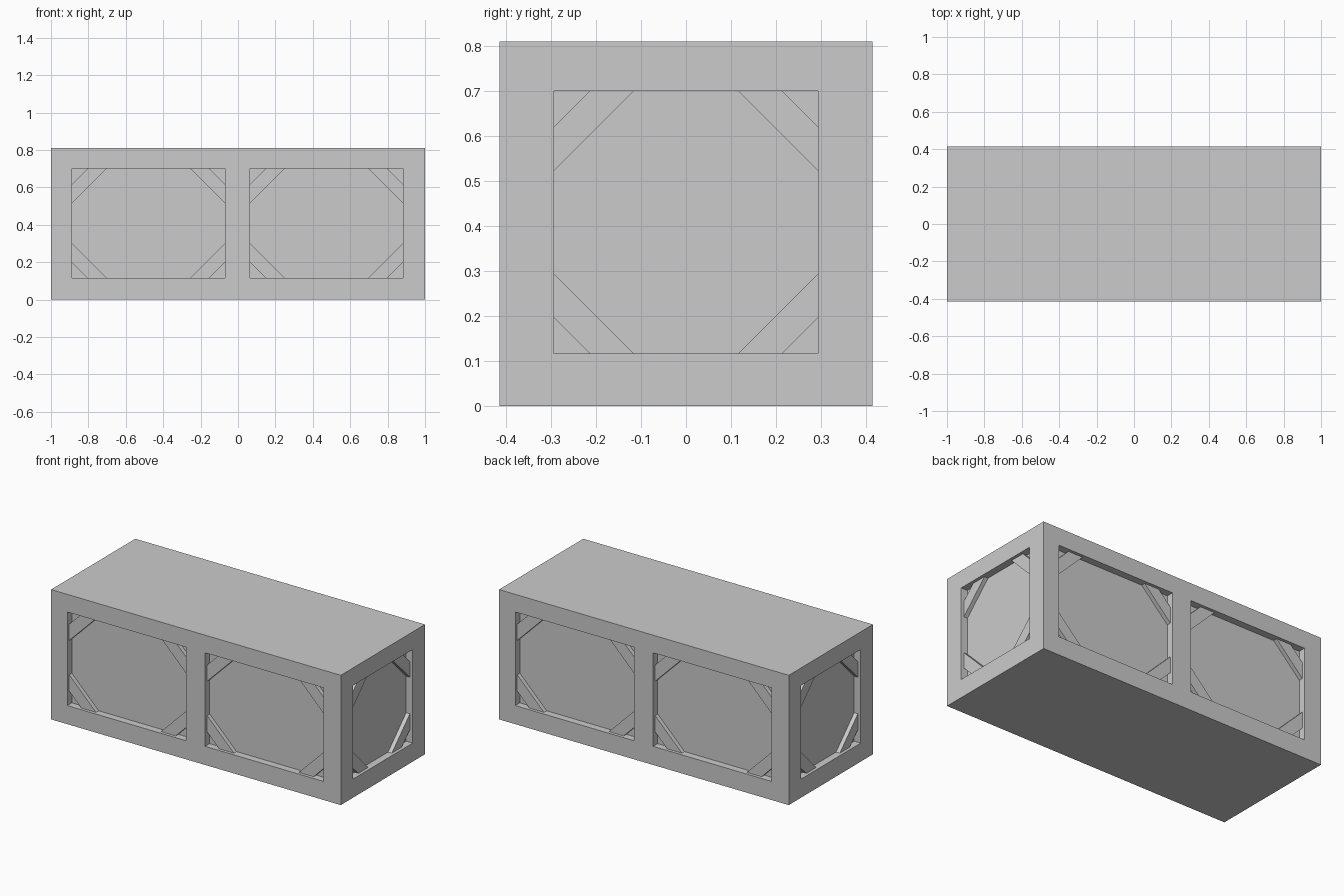
import bpy, bmesh, math
from mathutils import Matrix, Vector

if "Cube" in bpy.data.objects:
    bpy.data.objects.remove(bpy.data.objects["Cube"])

HX, HY, H = 1.0, 0.415, 0.81      # half length, half width, height
Z0, Z1 = 0.116, 0.70              # recess bottom and top
DEPTH, SETBACK = 0.045, 0.019     # recess depth, brace front below frame face

grey = bpy.data.materials.new("crate grey")
grey.diffuse_color = (0.6, 0.6, 0.6, 1)
grey.use_nodes = True
grey.node_tree.nodes["Principled BSDF"].inputs["Base Color"].default_value = grey.diffuse_color

# Each recess: turn about z, distance of the face, left and right edges
RECESSES = []
for turn in (0, 180):
    RECESSES += [(turn, HY, -0.888, -0.07), (turn, HY, 0.064, 0.882)]
for turn in (90, 270):
    RECESSES.append((turn, HX, -0.294, 0.294))


def make_object(name, bm):
    bmesh.ops.recalc_face_normals(bm, faces=bm.faces)
    mesh = bpy.data.meshes.new(name)
    bm.to_mesh(mesh)
    bm.free()
    mesh.materials.append(grey)
    obj = bpy.data.objects.new(name, mesh)
    bpy.context.collection.objects.link(obj)
    return obj


def add_prism(bm, profile, y_front, y_back, turn):
    """Extrude an (x, z) profile along y, then turn it onto a side."""
    rot = Matrix.Rotation(math.radians(turn), 3, 'Z')
    front = [bm.verts.new(rot @ Vector((x, y_front, z))) for x, z in profile]
    back = [bm.verts.new(rot @ Vector((x, y_back, z))) for x, z in profile]
    n = len(profile)
    bm.faces.new(front)
    bm.faces.new(back[::-1])
    for i in range(n):
        j = (i + 1) % n
        bm.faces.new((front[j], front[i], back[i], back[j]))


# Crate body
bm = bmesh.new()
add_prism(bm, [(-HX, 0), (HX, 0), (HX, H), (-HX, H)], -HY, HY, 0)
body = make_object("crate_body", bm)

# Recessed panels cut into all four sides
bm = bmesh.new()
for turn, dist, left, right in RECESSES:
    add_prism(bm, [(left, Z0), (right, Z0), (right, Z1), (left, Z1)],
              -dist - 0.1, -dist + DEPTH, turn)
cutter = make_object("recess_cutter", bm)
cutter.hide_render = True
mod = body.modifiers.new("recesses", 'BOOLEAN')
mod.operation = 'DIFFERENCE'
mod.solver = 'EXACT'
mod.object = cutter
bpy.context.view_layer.objects.active = body
bpy.ops.object.modifier_apply(modifier=mod.name)
bpy.data.objects.remove(cutter)

# Diagonal braces across the corners of every recess
bm = bmesh.new()
for turn, dist, left, right in RECESSES:
    near, far = (0.08, 0.178) if dist == HX else (0.083, 0.185)
    for cx, sx in ((left, 1), (right, -1)):
        for cz, sz in ((Z0, 1), (Z1, -1)):
            add_prism(bm, [(cx + sx * near, cz), (cx + sx * far, cz),
                           (cx, cz + sz * far), (cx, cz + sz * near)],
                      -dist + SETBACK, -dist + DEPTH, turn)
make_object("corner_braces", bm)
